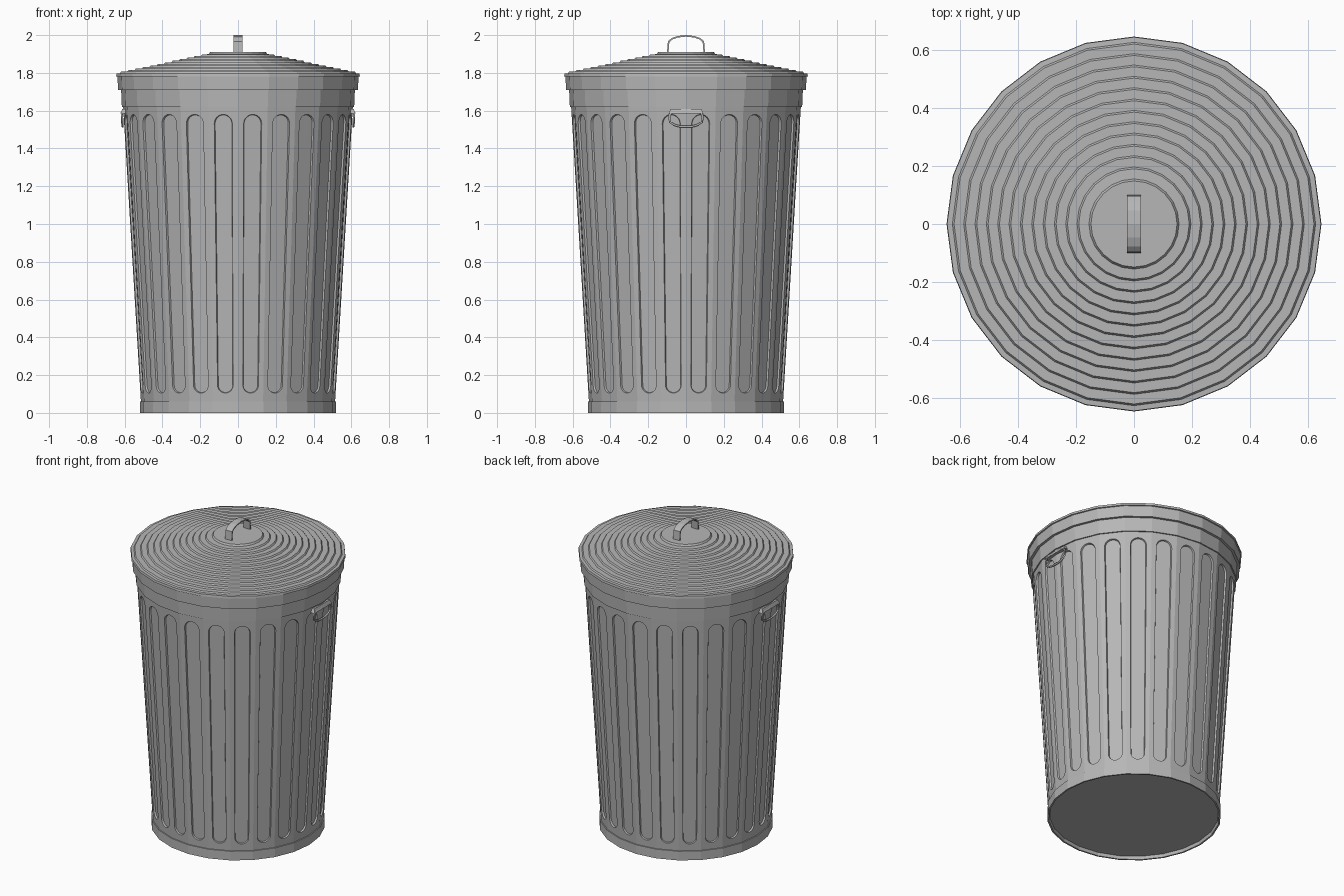
import bpy, bmesh
from math import sin, cos, pi, radians
from mathutils import Vector

cube = bpy.data.objects.get("Cube")
if cube:
    bpy.data.objects.remove(cube)

SIDES = 24
STEP = 2 * pi / SIDES

metal = bpy.data.materials.new("galvanised grey")
metal.use_nodes = True
grey = (0.47, 0.47, 0.47, 1)
metal.diffuse_color = grey
bsdf = metal.node_tree.nodes["Principled BSDF"]
bsdf.inputs["Base Color"].default_value = grey
bsdf.inputs["Roughness"].default_value = 0.6


def finish(name, bm):
    bmesh.ops.remove_doubles(bm, verts=bm.verts, dist=0.0001)
    bmesh.ops.recalc_face_normals(bm, faces=bm.faces)
    mesh = bpy.data.meshes.new(name)
    bm.to_mesh(mesh)
    bm.free()
    obj = bpy.data.objects.new(name, mesh)
    bpy.context.collection.objects.link(obj)
    mesh.materials.append(metal)
    return obj


def lathe(name, profile):
    """Spin (radius, z) points into flat facets and cap both ends."""
    bm = bmesh.new()
    rings = [[bm.verts.new((r * cos(k * STEP), r * sin(k * STEP), z))
              for k in range(SIDES)] for r, z in profile]
    for a, b in zip(rings, rings[1:]):
        for k in range(SIDES):
            n = (k + 1) % SIDES
            bm.faces.new((a[k], a[n], b[n], b[k]))
    bm.faces.new(rings[0])
    bm.faces.new(rings[-1])
    return finish(name, bm)


# Tapered wall: each facet has a shallow round-ended recess
Z0, Z1 = 0.06, 1.62
SLOT_LOW, SLOT_HIGH = 0.105, 1.58
SLOT, DEPTH, ARC = 0.08, 0.01, 8


def radius(z):
    return 0.514 + (0.608 - 0.514) * (z - Z0) / (Z1 - Z0)


def slot_half(inset):
    """One side of the slot outline, from bottom middle to top middle."""
    low, high = radius(SLOT_LOW) * SLOT, radius(SLOT_HIGH) * SLOT
    pts = []
    for i in range(ARC + 1):
        t = i / ARC * pi / 2
        pts.append(((SLOT - inset) * sin(t),
                    SLOT_LOW + low - (low - inset / 2) * cos(t)))
    for i in range(ARC + 1):
        t = i / ARC * pi / 2
        pts.append(((SLOT - inset) * cos(t),
                    SLOT_HIGH - high + (high - inset / 2) * sin(t)))
    return pts


bm = bmesh.new()
for k in range(SIDES):
    a = (k + 0.5) * STEP
    out, side = Vector((cos(a), sin(a), 0)), Vector((-sin(a), cos(a), 0))

    def vert(u, z, depth=0):
        r = radius(z)
        p = out * (r * cos(STEP / 2) - depth) + side * (u * r)
        return bm.verts.new((p.x, p.y, z))

    for s in (1, -1):
        edge = s * sin(STEP / 2)
        rim = [vert(s * u, z) for u, z in slot_half(0)]
        floor = [vert(s * u, z, DEPTH) for u, z in slot_half(0.006)]
        bm.faces.new([vert(0, Z0)] + rim + [vert(0, Z1), vert(edge, Z1), vert(edge, Z0)])
        for i in range(len(rim) - 1):
            bm.faces.new((rim[i], rim[i + 1], floor[i + 1], floor[i]))
        bm.faces.new(floor)
finish("fluted_wall", bm)

# Plain bands at the foot and the neck
lathe("foot_band", [(0.505, 0.02), (0.51, 0), (0.52, 0), (0.52, 0.06), (0.50, 0.062)])
lathe("neck_band", [(0.59, 1.618), (0.615, 1.62), (0.62, 1.74), (0.59, 1.74)])

# Stepped lid with a hanging rim
lid = [(0.61, 1.71), (0.635, 1.71), (0.638, 1.78), (0.645, 1.782),
       (0.643, 1.797), (0.625, 1.798)]
RINGS = 12
for i in range(RINGS):
    r = 0.625 - 0.039 * i
    z = 1.798 + 0.0083 * i
    lid += [(r, z), (r - 0.006, z + 0.0083)]
lid += [(0.155, 1.899), (0.148, 1.91)]
lathe("lid", lid)


# Strap handle over the lid
def strap(name, path, width, thickness):
    bm = bmesh.new()
    rows = [[bm.verts.new((x, y, z)) for x in (-width / 2, width / 2)] for y, z in path]
    for a, b in zip(rows, rows[1:]):
        bm.faces.new((a[0], a[1], b[1], b[0]))
    obj = finish(name, bm)
    mod = obj.modifiers.new("thickness", 'SOLIDIFY')
    mod.thickness = thickness
    mod.offset = 0
    mod.use_even_offset = True
    return obj


half = [(0.097, 1.905), (0.092, 1.965), (0.075, 1.98), (0.045, 1.991)]
strap("lid_handle", [(-y, z) for y, z in half] + [(0, 1.996)] + half[::-1], 0.048, 0.008)


# Bracket and hanging bail on each side
def side_handle(name, s):
    bm = bmesh.new()
    outline = [(-0.08, 1.61), (0.08, 1.61), (0.092, 1.585), (-0.092, 1.585)]
    back = [bm.verts.new((s * 0.585, y, z)) for y, z in outline]
    front = [bm.verts.new((s * (0.612 if z > 1.6 else 0.622), y, z)) for y, z in outline]
    bm.faces.new(back)
    bm.faces.new(front)
    for i in range(4):
        n = (i + 1) % 4
        bm.faces.new((back[i], back[n], front[n], front[i]))
    finish(name + "_bracket", bm)

    curve = bpy.data.curves.new(name + "_bail", 'CURVE')
    curve.dimensions = '3D'
    curve.bevel_depth = 0.006
    curve.bevel_resolution = 1
    arm = [(0.075, 1.59), (0.088, 1.575), (0.086, 1.54), (0.06, 1.524), (0.03, 1.516)]
    path = arm + [(-y, z) for y, z in arm[::-1]]
    spline = curve.splines.new('POLY')
    spline.points.add(len(path) - 1)
    for p, (y, z) in zip(spline.points, path):
        p.co = (s * (0.615 - (1.59 - z) * 0.05), y, z, 1)
    spline.use_cyclic_u = True
    for_obj = bpy.data.objects.new(name + "_bail", curve)
    bpy.context.collection.objects.link(for_obj)
    curve.materials.append(metal)


side_handle("left_handle", 1)
side_handle("right_handle", -1)
